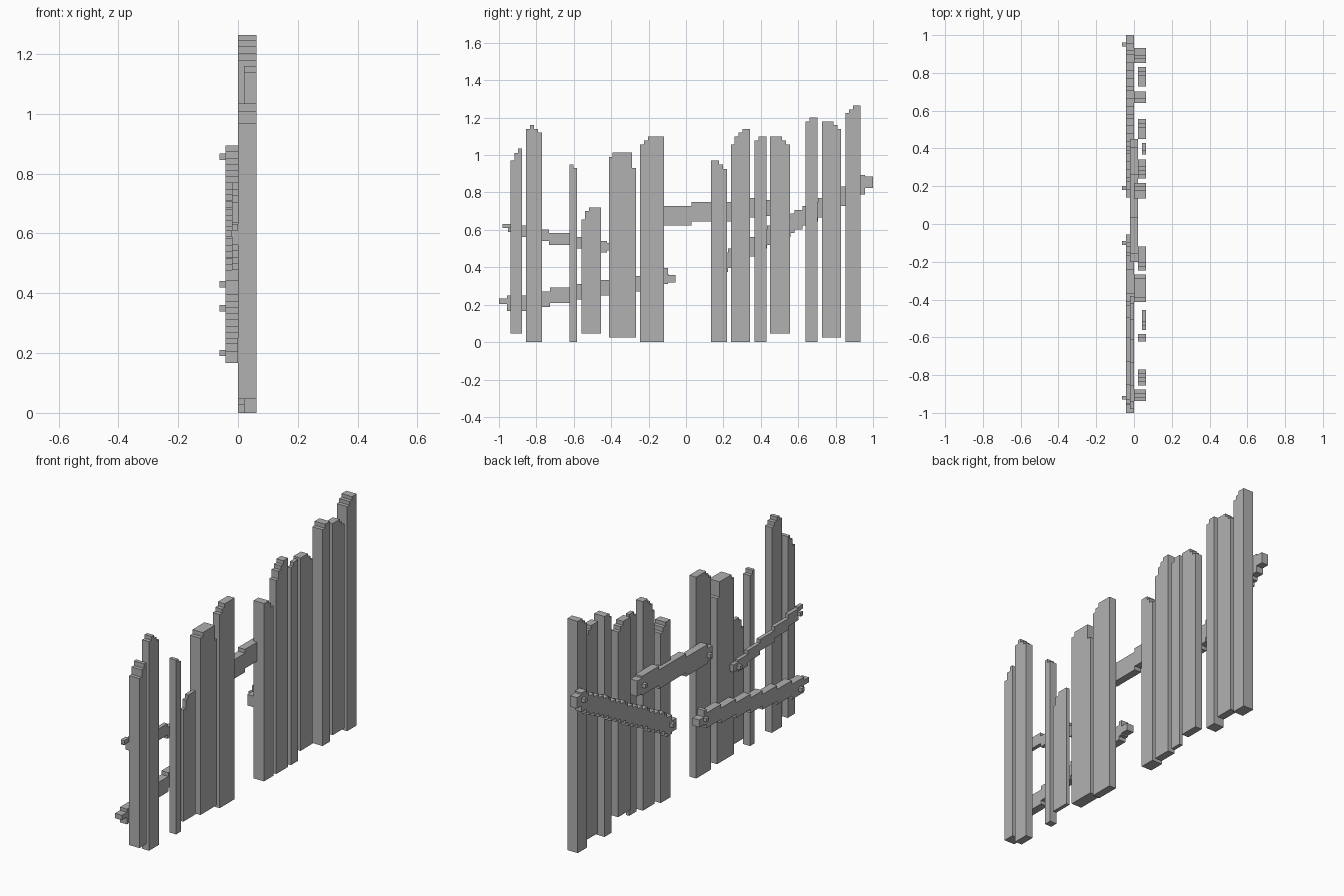
import bpy, bmesh

if "Cube" in bpy.data.objects:
    bpy.data.objects.remove(bpy.data.objects["Cube"])

U = 0.0208  # size of one block step

wood = bpy.data.materials.new("dark_grey_wood")
wood.diffuse_color = (0.44, 0.44, 0.44, 1)
wood.use_nodes = True
wood.node_tree.nodes["Principled BSDF"].inputs["Base Color"].default_value = wood.diffuse_color


def stepped_plate(name, columns, x0, x1):
    """Extrude a stepped outline in x; columns are (y0, y1, bottom, top)."""
    top, bottom = [], []
    for y0, y1, b, t in columns:
        for pts, z in ((top, t), (bottom, b)):
            if pts and abs(pts[-1][1] - z) < 1e-6:
                pts[-1] = (y1, z)          # extend a level run
            else:
                pts += [(y0, z), (y1, z)]
    outline = bottom + top[::-1]
    bm = bmesh.new()
    face = bm.faces.new([bm.verts.new((x0, y, z)) for y, z in outline])
    ext = bmesh.ops.extrude_face_region(bm, geom=[face])
    verts = [v for v in ext["geom"] if isinstance(v, bmesh.types.BMVert)]
    bmesh.ops.translate(bm, verts=verts, vec=(x1 - x0, 0, 0))
    bmesh.ops.recalc_face_normals(bm, faces=bm.faces)
    mesh = bpy.data.meshes.new(name)
    bm.to_mesh(mesh)
    bm.free()
    mesh.materials.append(wood)
    obj = bpy.data.objects.new(name, mesh)
    bpy.context.collection.objects.link(obj)


def board(i, y0, y1, base, depth, runs):
    """Upright board; runs are (number of steps wide, top height)."""
    w = (y1 - y0) / sum(n for n, _ in runs)
    cols, y = [], y0
    for n, t in runs:
        cols.append((y, y + n * w, base, t))
        y += n * w
    stepped_plate(f"board_{i}", cols, (3 - depth) * U, 3 * U)


def rail(name, y0, y1, z0, z1, cells, x0, x1, start, end, nails):
    """Sloping stepped rail; start/end are the (bottom, top) of its worn tips."""
    n = round((y1 - y0) / U)
    w = (y1 - y0) / n
    cols = []
    for k in range(n):
        mid = z0 + (z1 - z0) * (k + 0.5) / n
        b = round((mid - cells * U / 2) / U) * U
        t = b + cells * U
        if k < 2:
            b, t = start
        elif k >= n - 2:
            b, t = end
        cols.append((y0 + k * w, y0 + (k + 1) * w, b, t))
    stepped_plate(name, cols, x0 * U, x1 * U)
    for j, (y, z) in enumerate(nails):
        stepped_plate(f"{name}_nail_{j + 1}",
                      [(y - U / 2, y + U / 2, z - U / 2, z + U / 2)],
                      (x0 - 1) * U, x0 * U)


# Upright boards: y range, base height, thickness in steps, broken top
boards = [
    (-.938, -.877, .046, 3, [(1, .97), (1, 1.01), (1, 1.035)]),
    (-.855, -.77, 0, 2, [(1, 1.14), (1, 1.16), (1, 1.14), (1, 1.12)]),
    (-.622, -.582, 0, 2, [(1, .95), (1, .93)]),
    (-.56, -.455, .046, 1, [(1, .655), (1, .70), (3, .72)]),
    (-.413, -.268, .026, 3, [(1, .99), (5, 1.013), (1, .93)]),
    (-.247, -.118, 0, 2, [(1, 1.056), (1, 1.077), (4, 1.098)]),
    (.135, .218, 0, 3, [(2, .97), (1, .95), (1, .925)]),
    (.24, .342, 0, 2, [(1, 1.056), (1, 1.098), (1, 1.12), (2, 1.14)]),
    (.367, .43, 0, 1, [(1, 1.077), (2, 1.098)]),
    (.45, .555, .046, 2, [(3, 1.098), (1, 1.077), (1, 1.056)]),
    (.64, .702, 0, 3, [(1, 1.18), (2, 1.202)]),
    (.727, .83, .026, 2, [(3, 1.18), (1, 1.16), (1, 1.14)]),
    (.852, .933, 0, 3, [(1, 1.225), (1, 1.245), (2, 1.264)]),
]
for i, b in enumerate(boards):
    board(i + 1, *b)

# Cross rails behind the boards
rail("right_rail", .14, 1.0, .395, .875, 5, -2, 0, (.385, .445), (.825, .885),
     ((.19, .43), (.95, .856)))
rail("middle_rail", -.20, .45, .665, .725, 5, -1, 1, (.635, .705), (.675, .76),
     ((-.16, .67), (.40, .72)))
rail("lower_left_rail", -1.0, -.055, .193, .355, 4, -2, 0, (.205, .232),
     (.32, .36), ((-.92, .2), (-.10, .35)))
rail("upper_left_rail", -.98, -.38, .605, .50, 3, -1, 0, (.61, .632),
     (.49, .53), ((-.94, .60), (-.42, .507)))
